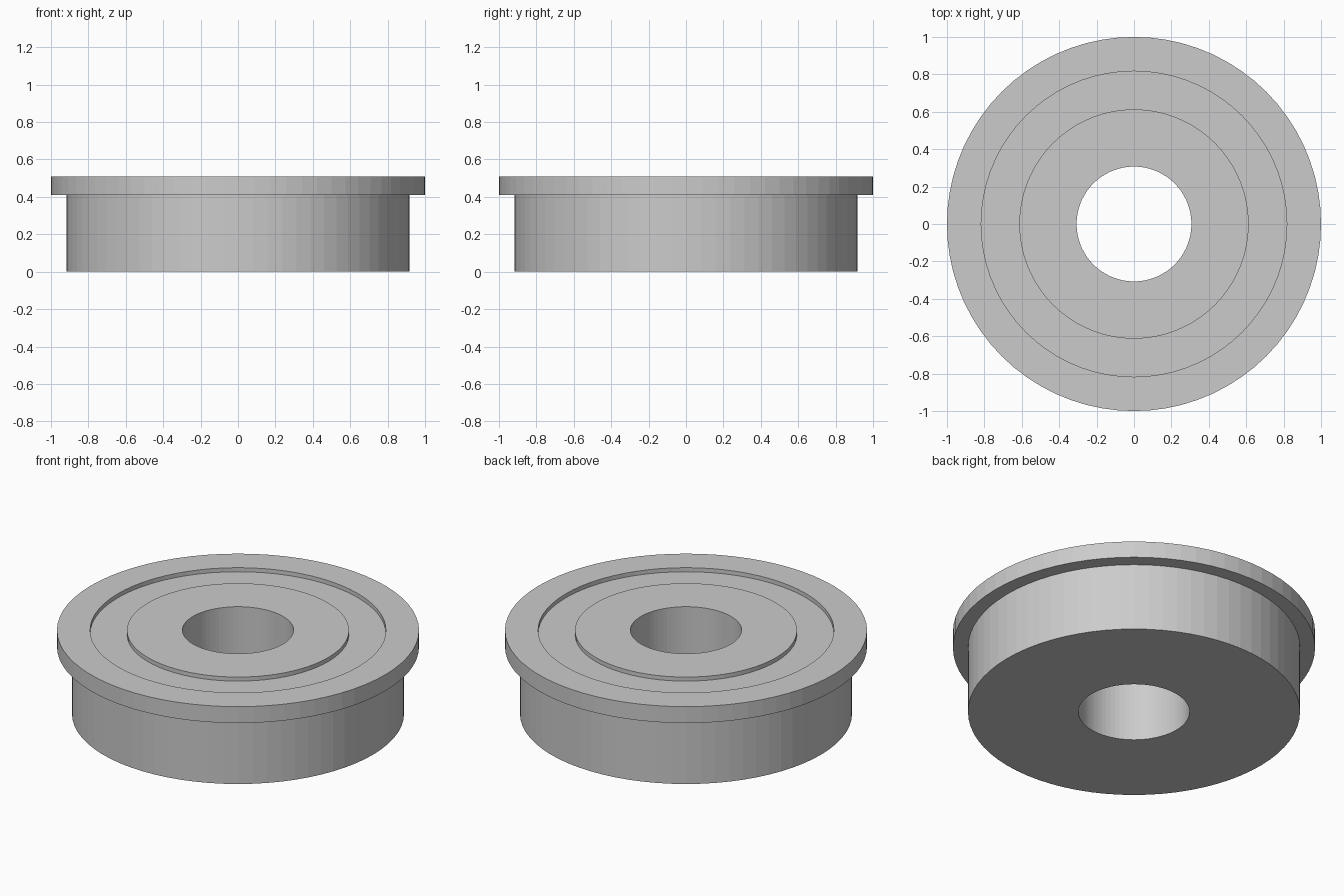
import bpy, bmesh
from math import cos, sin, tau

cube = bpy.data.objects.get("Cube")
if cube:
    bpy.data.objects.remove(cube, do_unlink=True)

# Plain grey metal
steel = bpy.data.materials.new("grey_steel")
steel.use_nodes = True
grey = (0.6, 0.6, 0.6, 1)
steel.diffuse_color = grey
steel.node_tree.nodes["Principled BSDF"].inputs["Base Color"].default_value = grey


def revolve(name, profile, sides, material):
    """Turn a closed (radius, height) outline around the z axis."""
    bm = bmesh.new()
    rings = [[bm.verts.new((r * cos(tau * i / sides), r * sin(tau * i / sides), z))
              for i in range(sides)] for r, z in profile]
    for low, high in zip(rings, rings[1:] + rings[:1]):
        for i in range(sides):
            j = (i + 1) % sides
            bm.faces.new((low[i], low[j], high[j], high[i]))
    bmesh.ops.recalc_face_normals(bm, faces=bm.faces)
    mesh = bpy.data.meshes.new(name)
    bm.to_mesh(mesh)
    bm.free()
    mesh.materials.append(material)
    obj = bpy.data.objects.new(name, mesh)
    bpy.context.collection.objects.link(obj)
    return obj


bore, body, flange = 0.307, 0.917, 1.0
groove_in, groove_out = 0.613, 0.817
top, step = 0.51, 0.41
floor = top - 0.025

# Flanged ring: flat base, stepped rim, shallow groove in the top, through bore
revolve("flanged_bearing", [
    (bore, 0), (body, 0),                        # base
    (body, step), (flange, step), (flange, top),  # body and flange
    (groove_out, top), (groove_out, floor),       # groove outer wall
    (groove_in, floor), (groove_in, top),         # groove inner wall
    (bore, top),                                  # top of inner ring
], 72, steel)
